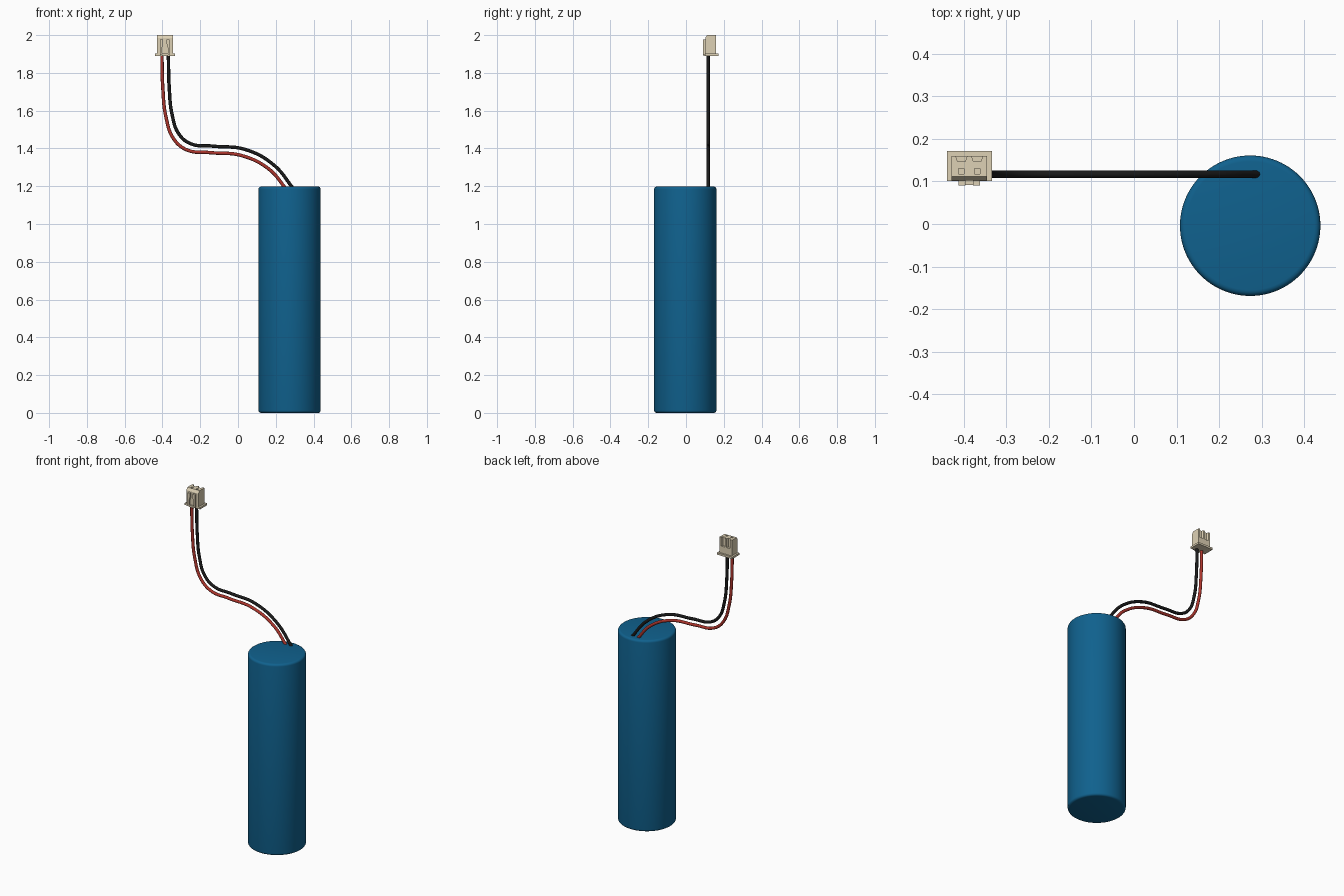
import bpy, bmesh, math
from mathutils import Matrix, Vector

if "Cube" in bpy.data.objects:
    bpy.data.objects.remove(bpy.data.objects["Cube"])


def material(name, rgb):
    m = bpy.data.materials.new(name)
    m.diffuse_color = (*rgb, 1)
    m.use_nodes = True
    m.node_tree.nodes["Principled BSDF"].inputs["Base Color"].default_value = m.diffuse_color
    return m


BLUE = material("blue_wrap", (0.005, 0.12, 0.27))
CREAM = material("cream_plastic", (0.73, 0.64, 0.46))
RED = material("red_insulation", (0.42, 0.035, 0.025))
BLACK = material("black_insulation", (0.01, 0.01, 0.01))


def mesh_object(name, bm, mat):
    bmesh.ops.recalc_face_normals(bm, faces=bm.faces)
    me = bpy.data.meshes.new(name)
    bm.to_mesh(me)
    bm.free()
    ob = bpy.data.objects.new(name, me)
    bpy.context.collection.objects.link(ob)
    me.materials.append(mat)
    return ob


def prism(bm, base, offset):
    """Extrude a closed outline of 3D points along an offset."""
    face = bm.faces.new([bm.verts.new(p) for p in base])
    out = bmesh.ops.extrude_face_region(bm, geom=[face])
    verts = [g for g in out["geom"] if isinstance(g, bmesh.types.BMVert)]
    bmesh.ops.translate(bm, verts=verts, vec=Vector(offset))


def box(bm, x0, x1, y0, y1, z0, z1):
    prism(bm, [(x0, y0, z0), (x1, y0, z0), (x1, y1, z0), (x0, y1, z0)], (0, 0, z1 - z0))


def activate(ob):
    bpy.ops.object.select_all(action='DESELECT')
    ob.select_set(True)
    bpy.context.view_layer.objects.active = ob


# Battery cell with rounded rims
bm = bmesh.new()
bmesh.ops.create_cone(bm, cap_ends=True, segments=96, radius1=0.165, radius2=0.165,
                      depth=1.198, matrix=Matrix.Translation((0.273, -0.004, 0.599)))
rims = [e for e in bm.edges if abs(e.verts[0].co.z - e.verts[1].co.z) < 1e-4]
bmesh.ops.bevel(bm, geom=rims, offset=0.014, segments=4, profile=0.5, affect='EDGES')
cell = mesh_object("battery_cell", bm, BLUE)
activate(cell)
bpy.ops.object.shade_smooth_by_angle(angle=math.radians(35))


# Two wires from the cell to the plug
def wire(name, points, mat):
    cu = bpy.data.curves.new(name, 'CURVE')
    cu.dimensions = '3D'
    cu.bevel_depth = 0.009
    cu.bevel_resolution = 4
    cu.resolution_u = 10
    cu.use_fill_caps = True
    sp = cu.splines.new('BEZIER')
    sp.bezier_points.add(len(points) - 1)
    for bp, (x, z) in zip(sp.bezier_points, points):
        bp.co = (x, 0.117, z)
        bp.handle_left_type = bp.handle_right_type = 'AUTO'
    cu.materials.append(mat)
    ob = bpy.data.objects.new(name, cu)
    bpy.context.collection.objects.link(ob)


wire("red_wire", [(0.255, 1.185), (0.167, 1.288), (0.02, 1.362), (-0.15, 1.378),
                  (-0.27, 1.392), (-0.34, 1.45), (-0.381, 1.565), (-0.398, 1.72),
                  (-0.403, 1.91)], RED)
wire("black_wire", [(0.295, 1.185), (0.19, 1.312), (0.04, 1.394), (-0.13, 1.412),
                    (-0.25, 1.425), (-0.312, 1.475), (-0.349, 1.58), (-0.364, 1.72),
                    (-0.369, 1.91)], BLACK)

# Plug housing
CX = -0.387
bm = bmesh.new()
prof = [(0.102, 1.898), (0.160, 1.898), (0.160, 2.0), (0.112, 2.0), (0.102, 1.985)]
prism(bm, [(CX - 0.042, y, z) for y, z in prof], (0.084, 0, 0))
housing = mesh_object("plug_housing", bm, CREAM)

# Pin holes in the top, open slots in the back, wire holes are hidden by the flange
bm = bmesh.new()
for s in (-1, 1):
    c = CX + s * 0.0185
    box(bm, c - 0.0065, c + 0.0065, 0.117, 0.130, 1.925, 2.02)
    prism(bm, [(c - 0.013, 0.17, 1.945), (c + 0.013, 0.17, 1.945), (c + 0.013, 0.159, 1.945),
               (c + 0.009, 0.147, 1.945), (c - 0.009, 0.147, 1.945), (c - 0.013, 0.159, 1.945)],
          (0, 0, 0.08))
cutter = mesh_object("plug_cutter", bm, CREAM)
cutter.hide_render = True
mod = housing.modifiers.new("openings", 'BOOLEAN')
mod.object = cutter
mod.operation = 'DIFFERENCE'
mod.solver = 'EXACT'
activate(housing)
bpy.ops.object.modifier_apply(modifier=mod.name)
bpy.data.objects.remove(cutter)

# Flange around the bottom of the plug
bm = bmesh.new()
box(bm, CX - 0.053, CX + 0.053, 0.101, 0.171, 1.890, 1.902)
mesh_object("plug_flange", bm, CREAM)

# Mirrored tapered latch ribs on the front face, with a shallow web between
bm = bmesh.new()
for s in (-1, 1):
    outline = [(0.025, 1.895), (0.025, 1.978), (0.009, 1.978), (0.009, 1.955),
               (0.016, 1.93), (0.016, 1.895)]
    prism(bm, [(CX + s * x, 0.104, z) for x, z in outline], (0, -0.014, 0))
box(bm, CX - 0.016, CX + 0.016, 0.092, 0.104, 1.890, 1.902)
mesh_object("plug_latch_ribs", bm, CREAM)
